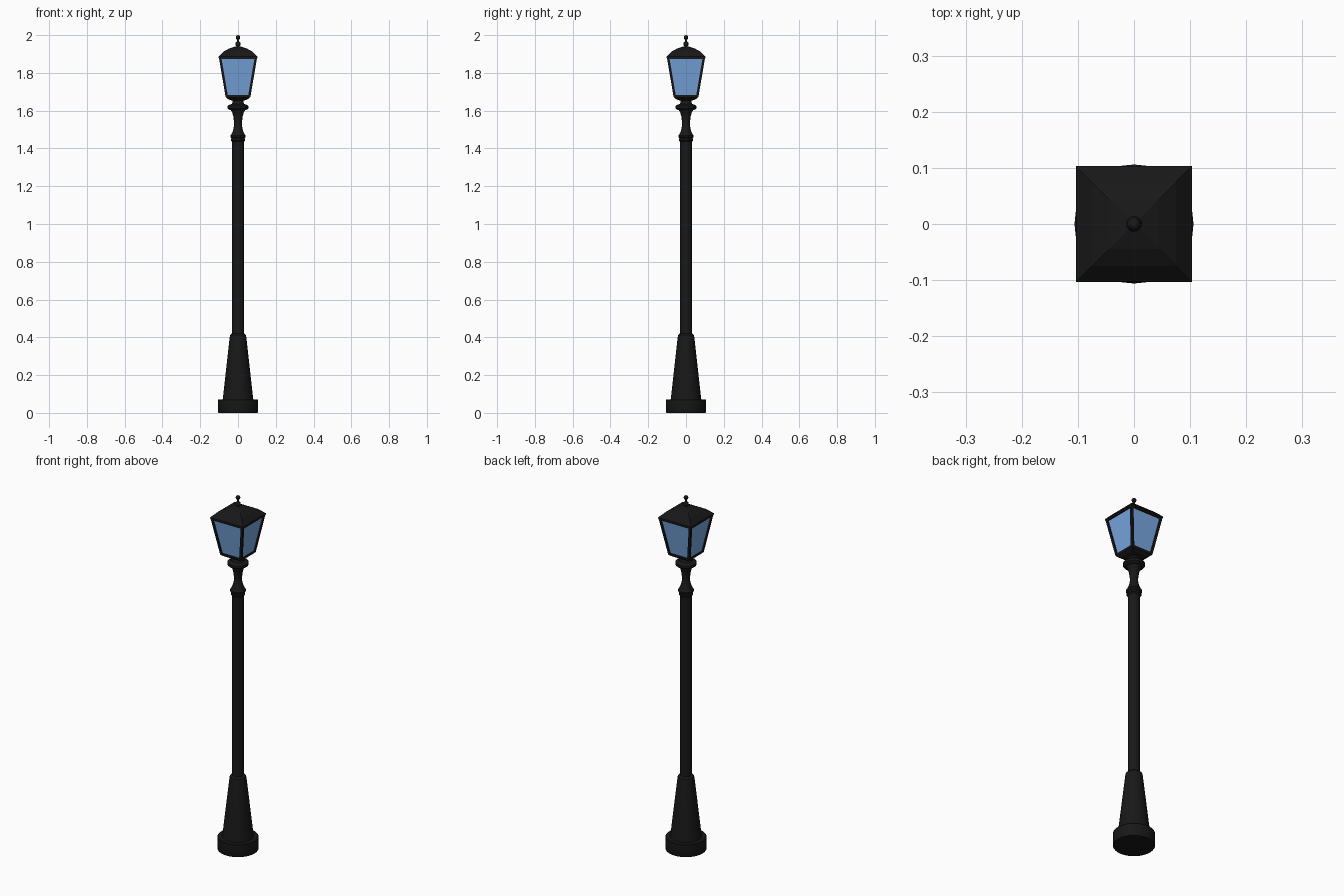
import bpy, bmesh, math

if "Cube" in bpy.data.objects:
    bpy.data.objects.remove(bpy.data.objects["Cube"])

def material(name, color):
    m = bpy.data.materials.new(name)
    m.diffuse_color = color
    m.use_nodes = True
    m.node_tree.nodes["Principled BSDF"].inputs["Base Color"].default_value = m.diffuse_color
    return m

IRON = material("black_iron", (0.009, 0.009, 0.009, 1))
GLASS = material("blue_glass", (0.19, 0.39, 0.75, 1))

def finish(name, bm, mat, smooth):
    bmesh.ops.recalc_face_normals(bm, faces=bm.faces)
    me = bpy.data.meshes.new(name)
    bm.to_mesh(me)
    bm.free()
    me.materials.append(mat)
    if smooth:
        me.polygons.foreach_set("use_smooth", [True] * len(me.polygons))
        me.set_sharp_from_angle(angle=math.radians(35))
    ob = bpy.data.objects.new(name, me)
    bpy.context.collection.objects.link(ob)
    return ob

def loft(name, profile, mat=IRON, segs=32):
    """Stack rings of (half width, z); segs=4 gives square sections."""
    bm = bmesh.new()
    square = segs == 4
    scale, turn = (math.sqrt(2), math.pi / 4) if square else (1, 0)
    rings = []
    for r, z in profile:
        rings.append([bm.verts.new((r * scale * math.cos(turn + i * math.tau / segs),
                                    r * scale * math.sin(turn + i * math.tau / segs), z))
                      for i in range(segs)])
    for a, b in zip(rings, rings[1:]):
        for i in range(segs):
            j = (i + 1) % segs
            bm.faces.new((a[i], a[j], b[j], b[i]))
    bm.faces.new(rings[0][::-1])
    bm.faces.new(rings[-1])
    return finish(name, bm, mat, not square)

def ball(name, r, z):
    bm = bmesh.new()
    bmesh.ops.create_uvsphere(bm, u_segments=20, v_segments=12, radius=r)
    bmesh.ops.translate(bm, verts=bm.verts, vec=(0, 0, z))
    return finish(name, bm, IRON, True)

# Post, from the ground up
loft("base", [(0.104, 0), (0.106, 0.003), (0.106, 0.068), (0.103, 0.072)])
loft("lower_cone", [(0.081, 0.07), (0.044, 0.40), (0.042, 0.412), (0.036, 0.418), (0.03, 0.42)])
loft("pole", [(0.031, 0.41), (0.031, 1.45)])
loft("collar", [(0.031, 1.436), (0.037, 1.442), (0.037, 1.45), (0.034, 1.454), (0.040, 1.46),
                (0.040, 1.468), (0.034, 1.476), (0.030, 1.48)])
loft("neck", [(0.035, 1.475), (0.026, 1.495), (0.021, 1.52), (0.021, 1.54), (0.025, 1.57),
              (0.031, 1.592), (0.040, 1.606)])
loft("neck_disc", [(0.036, 1.602), (0.050, 1.606), (0.055, 1.612), (0.055, 1.624),
                   (0.050, 1.63), (0.036, 1.634)])
loft("lantern_stem", [(0.036, 1.63), (0.030, 1.642), (0.030, 1.665)])

# Lantern body
loft("lantern_foot", [(0.030, 1.653), (0.050, 1.660), (0.064, 1.670), (0.066, 1.682)], segs=4)
loft("glass", [(0.060, 1.675), (0.095, 1.885)], GLASS, 4)
loft("top_rail", [(0.100, 1.873), (0.102, 1.886)], segs=4)

# Four leaning corner posts
bm = bmesh.new()
for sx in (-1, 1):
    for sy in (-1, 1):
        cube = bmesh.ops.create_cube(bm, size=0.013)["verts"]
        for v in cube:
            c, z = (0.0945, 1.88) if v.co.z > 0 else (0.0590, 1.672)
            v.co.x += sx * c
            v.co.y += sy * c
            v.co.z = z
finish("corner_posts", bm, IRON, False)

# Hipped roof and finial
loft("roof", [(0.103, 1.880), (0.103, 1.887), (0.075, 1.914), (0.045, 1.930), (0.010, 1.941)], segs=4)
loft("finial_stem", [(0.012, 1.936), (0.006, 1.945), (0.005, 1.99)])
ball("finial_lower_ball", 0.014, 1.953)
ball("finial_top_ball", 0.012, 1.988)
